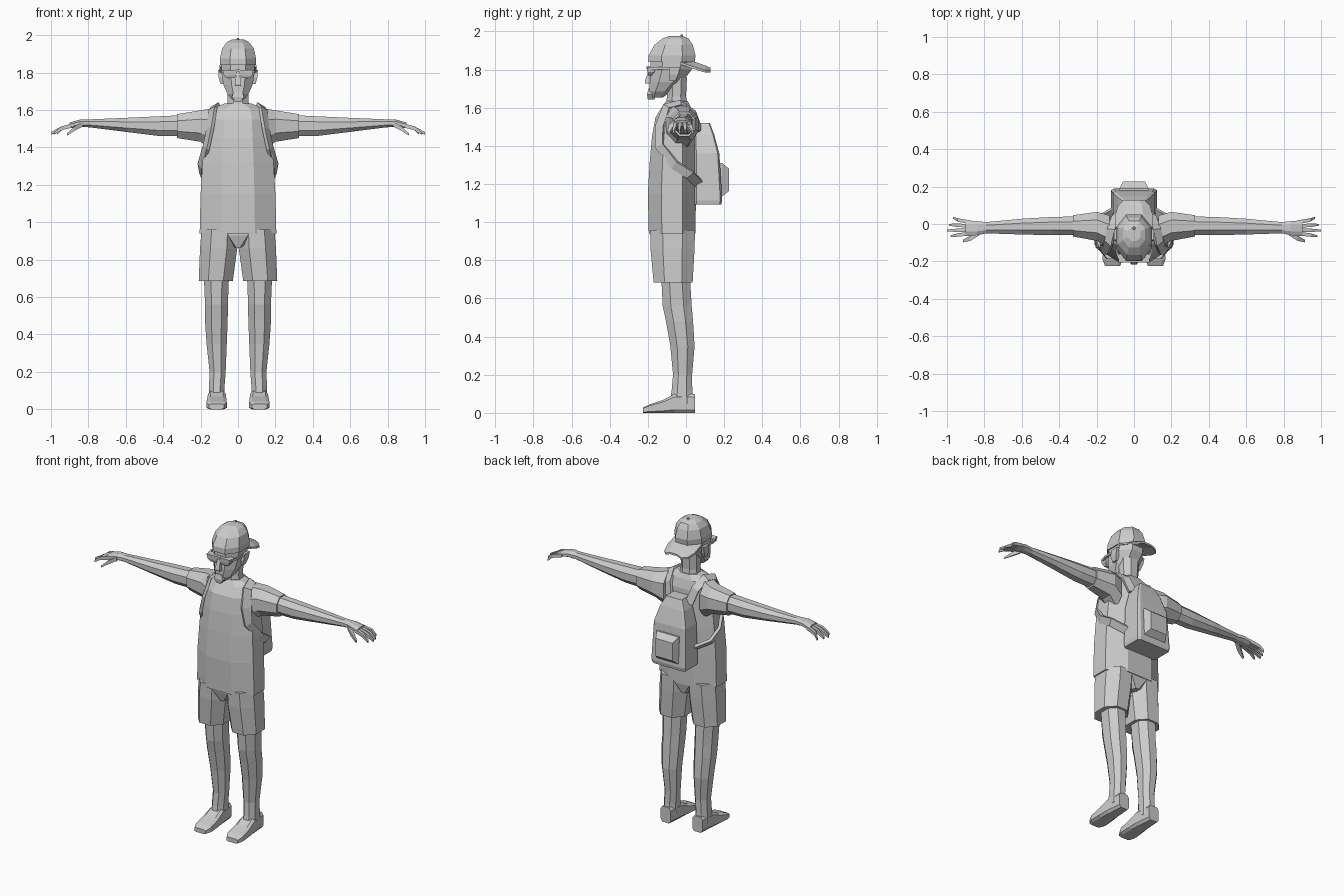
import bpy
import bmesh
from mathutils import Vector

grey = bpy.data.materials.new("plain grey")
grey.diffuse_color = (0.6, 0.6, 0.6, 1)


def ring(axis, t, u0, u1, v0, v1, k=0.28):
    """Rectangle with chamfered corners, lying across the given axis."""
    if k == 0:
        uv = [(u0, v0), (u1, v0), (u1, v1), (u0, v1)]
    else:
        a, b = (u1 - u0) * k, (v1 - v0) * k
        uv = [(u0 + a, v0), (u1 - a, v0), (u1, v0 + b), (u1, v1 - b),
              (u1 - a, v1), (u0 + a, v1), (u0, v1 - b), (u0, v0 + b)]
    place = {'x': lambda u, v: (t, u, v), 'y': lambda u, v: (u, t, v),
             'z': lambda u, v: (u, v, t)}[axis]
    return [place(u, v) for u, v in uv]


def skin(name, rings, mirror=False):
    """Join rings of points into a closed flat-shaded part."""
    bm = bmesh.new()
    rows = [[bm.verts.new(p) for p in r] for r in rings]
    n = len(rows[0])
    for a, b in zip(rows, rows[1:]):
        for i in range(n):
            j = (i + 1) % n
            bm.faces.new((a[i], a[j], b[j], b[i]))
    bm.faces.new(rows[0])
    bm.faces.new(rows[-1])
    bmesh.ops.recalc_face_normals(bm, faces=bm.faces)
    mesh = bpy.data.meshes.new(name)
    bm.to_mesh(mesh)
    bm.free()
    mesh.materials.append(grey)
    ob = bpy.data.objects.new(name, mesh)
    bpy.context.collection.objects.link(ob)
    if mirror:
        ob.modifiers.new("mirror", 'MIRROR')
    return ob


def loft(name, axis, sections, k=0.28, mirror=False):
    return skin(name, [ring(axis, *s, k) for s in sections], mirror)


def sym(name, sections, k=0.28):
    """Loft upwards from (z, half width, y front, y back)."""
    return loft(name, 'z', [(z, -w, w, a, b) for z, w, a, b in sections], k)


# Shirt body and sleeves
sym("shirt", [(0.94, .205, -.195, .05), (1.15, .2, -.2, .052), (1.32, .19, -.19, .05),
              (1.45, .177, -.178, .045), (1.55, .168, -.16, .04),
              (1.605, .15, -.125, .025), (1.635, .07, -.105, .01)])
loft("sleeve", 'x', [(.13, -.125, .045, 1.38, 1.61), (.2, -.09, .065, 1.43, 1.598),
                     (.325, -.067, .047, 1.45, 1.578)], mirror=True)

# Bare arms, palms, fingers and thumbs
loft("arm", 'x', [(.3, -.058, .04, 1.46, 1.572), (.43, -.06, .038, 1.462, 1.566),
                  (.6, -.056, .028, 1.483, 1.558), (.79, -.05, .01, 1.507, 1.55),
                  (.84, -.06, .015, 1.51, 1.55), (.9, -.065, .02, 1.503, 1.533)],
     mirror=True)
for name, y, yt, xt in (("index_finger", -.052, -.066, .982), ("middle_finger", -.032, -.035, 1.0),
                        ("ring_finger", -.01, -.004, .99), ("little_finger", .01, .034, .968)):
    m = (y + yt) / 2
    loft(name, 'x', [(.88, y - .01, y + .01, 1.508, 1.53), (.945, m - .009, m + .009, 1.491, 1.512),
                     (xt, yt - .005, yt + .005, 1.468, 1.482)], 0, True)
loft("thumb", 'x', [(.83, -.062, -.03, 1.512, 1.537), (.875, -.09, -.062, 1.488, 1.512),
                    (.915, -.098, -.085, 1.462, 1.474)], 0, True)

# Shorts
sym("shorts_seat", [(.865, .025, -.165, .03), (.93, .12, -.185, .045), (.96, .18, -.185, .045)])
loft("shorts_leg", 'z', [(.685, .028, .21, -.17, .035), (.86, .004, .203, -.186, .045),
                         (.96, .002, .195, -.188, .047)], mirror=True)

# Legs and feet
loft("leg", 'z', [(.05, .07, .157, -.085, .04), (.12, .072, .155, -.075, .033),
                  (.2, .066, .152, -.068, .032), (.35, .06, .168, -.082, .045),
                  (.48, .055, .177, -.105, .037), (.56, .054, .176, -.122, .03),
                  (.72, .048, .183, -.13, .02)], mirror=True)
loft("foot", 'y', [(.046, .078, .15, 0, .1), (-.06, .066, .16, 0, .1),
                   (-.12, .062, .165, 0, .068), (-.19, .06, .168, 0, .045),
                   (-.225, .075, .155, 0, .028)], .16, True)

# Neck and head
sym("neck", [(1.6, .062, -.105, .008), (1.66, .055, -.1, 0), (1.76, .06, -.1, .005)])
sym("head", [(1.655, .03, -.185, -.12), (1.685, .056, -.192, -.08), (1.735, .078, -.19, -.02),
             (1.8, .089, -.186, .03), (1.87, .09, -.186, .042)])
sym("nose", [(1.728, .018, -.214, -.18), (1.74, .016, -.216, -.18), (1.8, .009, -.194, -.18)], 0)
sym("goatee", [(1.643, .014, -.2, -.165), (1.67, .032, -.204, -.16), (1.7, .022, -.197, -.17)], 0)
loft("ear", 'z', [(1.74, .08, .094, -.085, -.055), (1.775, .08, .104, -.09, -.04),
                  (1.815, .08, .106, -.085, -.03)], 0, True)

# Sunglasses
loft("lens", 'z', [(1.77, .02, .062, -.198, -.18), (1.787, .01, .077, -.203, -.165),
                   (1.815, .008, .083, -.205, -.16)], 0, True)
loft("bridge", 'z', [(1.803, -.012, .012, -.206, -.185), (1.817, -.012, .012, -.206, -.185)], 0)
loft("temple", 'y', [(-.185, .075, .086, 1.797, 1.815), (-.15, .088, .097, 1.8, 1.813),
                     (-.04, .091, .098, 1.8, 1.813)], 0, True)

# Cap with the brim to the back
sym("cap", [(1.84, .096, -.197, .045), (1.875, .097, -.196, .05), (1.93, .084, -.165, .035),
            (1.962, .06, -.125, .015), (1.976, .035, -.09, -.02)])
sym("cap_button", [(1.97, .008, -.03, -.014), (1.984, .006, -.028, -.016)])


def brim_row(y, z, w, drop):
    top = [(-w, y, z - drop), (-w * .5, y, z), (w * .5, y, z), (w, y, z - drop)]
    return top + [(x, y, h - .012) for x, y, h in reversed(top)]


skin("cap_brim", [brim_row(-.03, 1.852, .098, .012), brim_row(.05, 1.84, .1, .028),
                  brim_row(.1, 1.822, .085, .025), brim_row(.128, 1.81, .055, .012)])

# Backpack and its pocket
sym("backpack", [(1.092, .118, .045, .185), (1.115, .123, .045, .19), (1.36, .113, .045, .175),
                 (1.46, .085, .045, .148), (1.52, .055, .045, .125)], .07)
loft("backpack_pocket", 'y', [(.17, -.078, .078, 1.13, 1.31), (.19, -.078, .078, 1.135, 1.31),
                              (.226, -.06, .06, 1.165, 1.28)], 0)

# Shoulder straps: a flat band swept around each shoulder
path = [Vector(p) for p in ((.07, .07, 1.48), (.095, .04, 1.57), (.12, -.03, 1.622),
                            (.135, -.1, 1.605), (.148, -.138, 1.5), (.17, -.138, 1.4),
                            (.198, -.06, 1.3), (.193, .02, 1.25), (.1, .07, 1.2))]
rows = []
for i, p in enumerate(path):
    along = (path[min(i + 1, len(path) - 1)] - path[max(i - 1, 0)]).normalized()
    out = p - Vector((0, -.06, 1.42))
    side = along.cross(out).normalized() * .024
    out = side.cross(along).normalized() * .009
    rows.append([p + side + out, p - side + out, p - side - out, p + side - out])
skin("shoulder_strap", rows, True)
